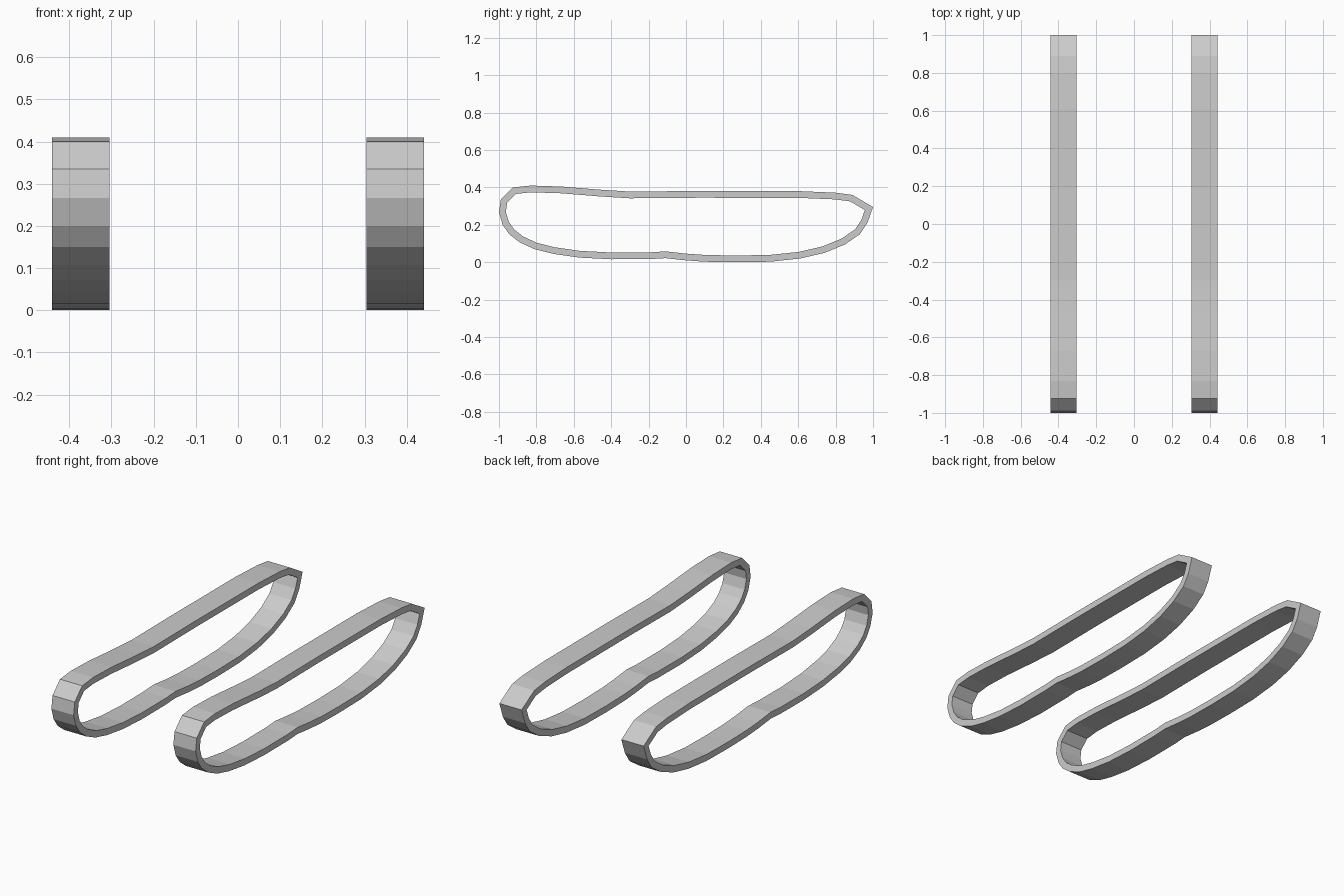
import bpy
import bmesh
from mathutils import Vector

cube = bpy.data.objects.get("Cube")
if cube:
    bpy.data.objects.remove(cube, do_unlink=True)

THICKNESS = 0.036
WIDTH = 0.136
CENTRE = 0.373

# Outer side profile of the track (y, z), anticlockwise from the front top corner
PROFILE = [Vector(p) for p in (
    (-.925, .4), (-.99, .335), (-1, .266), (-.98, .2), (-.945, .15),
    (-.89, .107), (-.81, .07), (-.71, .045), (-.57, .025), (-.4, .016),
    (-.19, .017), (-.11, .022), (0, .01), (.1, .003), (.26, 0),
    (.45, .003), (.61, .02), (.74, .05), (.85, .095), (.93, .15),
    (.97, .21), (1, .295), (.89, .36), (.8, .372), (.61, .38),
    (.07, .381), (-.3, .378), (-.46, .388), (-.67, .405), (-.83, .41))]


def inward(a, b):
    """Unit normal pointing into the loop from the edge a-b."""
    d = (b - a).normalized()
    return Vector((-d.y, d.x))


def inset(points, amount):
    """Mitred parallel copy of a closed outline."""
    result = []
    for i, p in enumerate(points):
        n1 = inward(points[i - 1], p)
        n2 = inward(p, points[(i + 1) % len(points)])
        result.append(p + (n1 + n2) * amount / (1 + n1.dot(n2)))
    return result


rubber = bpy.data.materials.new("track_grey")
rubber.use_nodes = True
grey = (0.6, 0.6, 0.6, 1)
rubber.diffuse_color = grey
rubber.node_tree.nodes["Principled BSDF"].inputs["Base Color"].default_value = grey


def make_track(name, x):
    """Closed flat-sided belt with a rectangular section."""
    bm = bmesh.new()
    inner = inset(PROFILE, THICKNESS)
    half = WIDTH / 2
    rings = [[bm.verts.new((x + side, p.x, p.y)) for p in outline]
             for outline, side in ((PROFILE, -half), (PROFILE, half),
                                   (inner, half), (inner, -half))]
    for k, ring in enumerate(rings):
        following = rings[(k + 1) % len(rings)]
        for i in range(len(ring)):
            j = (i + 1) % len(ring)
            bm.faces.new((ring[i], ring[j], following[j], following[i]))
    bmesh.ops.recalc_face_normals(bm, faces=bm.faces)
    mesh = bpy.data.meshes.new(name)
    bm.to_mesh(mesh)
    bm.free()
    mesh.materials.append(rubber)
    obj = bpy.data.objects.new(name, mesh)
    bpy.context.collection.objects.link(obj)


# The matching pair of tracks
for name, side in (("left_track", 1), ("right_track", -1)):
    make_track(name, side * CENTRE)
